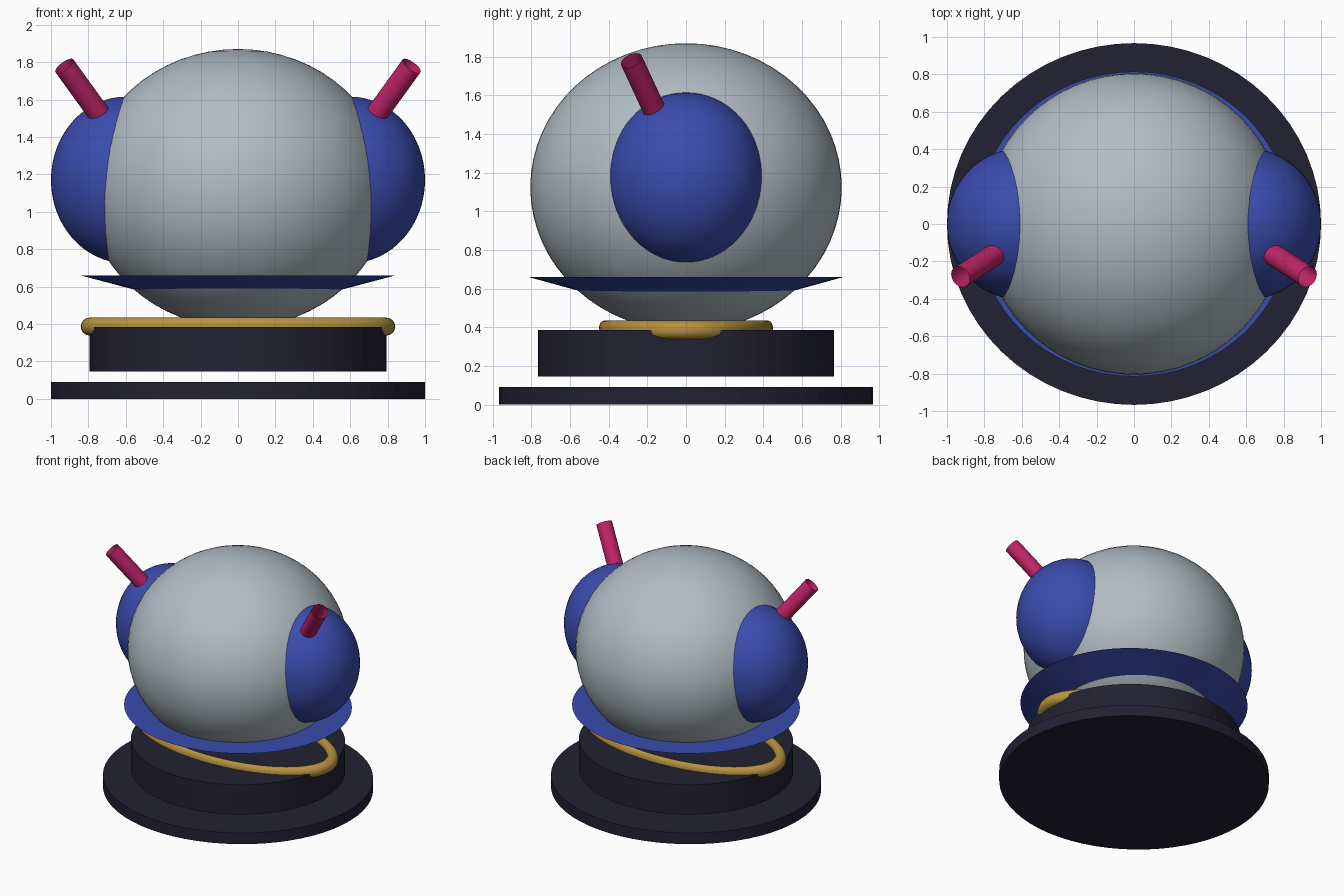
import bpy, math
from mathutils import Vector

if "Cube" in bpy.data.objects:
    bpy.data.objects.remove(bpy.data.objects["Cube"])


def material(name, rgb):
    m = bpy.data.materials.new(name)
    lin = [((c / 255 + 0.055) / 1.055) ** 2.4 for c in rgb]
    m.diffuse_color = (*lin, 1)
    m.use_nodes = True
    m.node_tree.nodes["Principled BSDF"].inputs["Base Color"].default_value = m.diffuse_color
    return m


GREY = material("pale grey", (177, 189, 196))
BLUE = material("indigo blue", (58, 76, 174))
DARK = material("dark navy", (34, 33, 50))
GOLD = material("gold", (184, 146, 64))
PINK = material("magenta", (194, 36, 104))


def finish(name, mat, scale=(1, 1, 1), angle=30):
    ob = bpy.context.object
    ob.name = name
    ob.scale = scale
    ob.data.materials.append(mat)
    bpy.ops.object.transform_apply(location=False, rotation=False, scale=True)
    bpy.ops.object.shade_smooth_by_angle(angle=math.radians(angle))
    return ob


def ellipsoid(name, mat, loc, radii):
    bpy.ops.mesh.primitive_uv_sphere_add(segments=64, ring_count=32, radius=1, location=loc)
    return finish(name, mat, radii)


def frustum(name, mat, z0, z1, r0, r1, squash=0.967):
    bpy.ops.mesh.primitive_cone_add(vertices=64, radius1=r0, radius2=r1, depth=z1 - z0,
                                    location=(0, 0, (z0 + z1) / 2))
    return finish(name, mat, (1, squash, 1), 3)


def open_tube(name, mat, start, end, radius):
    a, b = Vector(start), Vector(end)
    bpy.ops.mesh.primitive_cylinder_add(vertices=32, radius=radius, depth=(b - a).length,
                                        end_fill_type='NOTHING', location=(a + b) / 2)
    ob = bpy.context.object
    ob.rotation_euler = (b - a).to_track_quat('Z', 'Y').to_euler()
    return finish(name, mat)


# Stand: wide plate and drum floating just above it
frustum("base_plate", DARK, 0, 0.09, 1, 1)
frustum("base_drum", DARK, 0.145, 0.385, 0.793, 0.793)

# Squashed gold hoop lying on the drum
bpy.ops.mesh.primitive_torus_add(major_radius=0.793, minor_radius=0.048, major_segments=64,
                                 minor_segments=16, location=(0, 0, 0.386))
finish("gold_hoop", GOLD, (1, 0.537, 1), 60)

# Main dome and flared collar
ellipsoid("dome", GREY, (0, 0, 1.125), (0.81, 0.806, 0.745))
frustum("collar", BLUE, 0.58, 0.66, 0.54, 0.843)

# Side pods with tilted antennas
for side, label in ((-1, "left"), (1, "right")):
    ellipsoid(label + "_side_pod", BLUE, (side * 0.6, 0, 1.17), (0.4, 0.406, 0.445))
    open_tube(label + "_antenna", PINK, (side * 0.715, -0.145, 1.485),
              (side * 0.928, -0.282, 1.78), 0.059)
